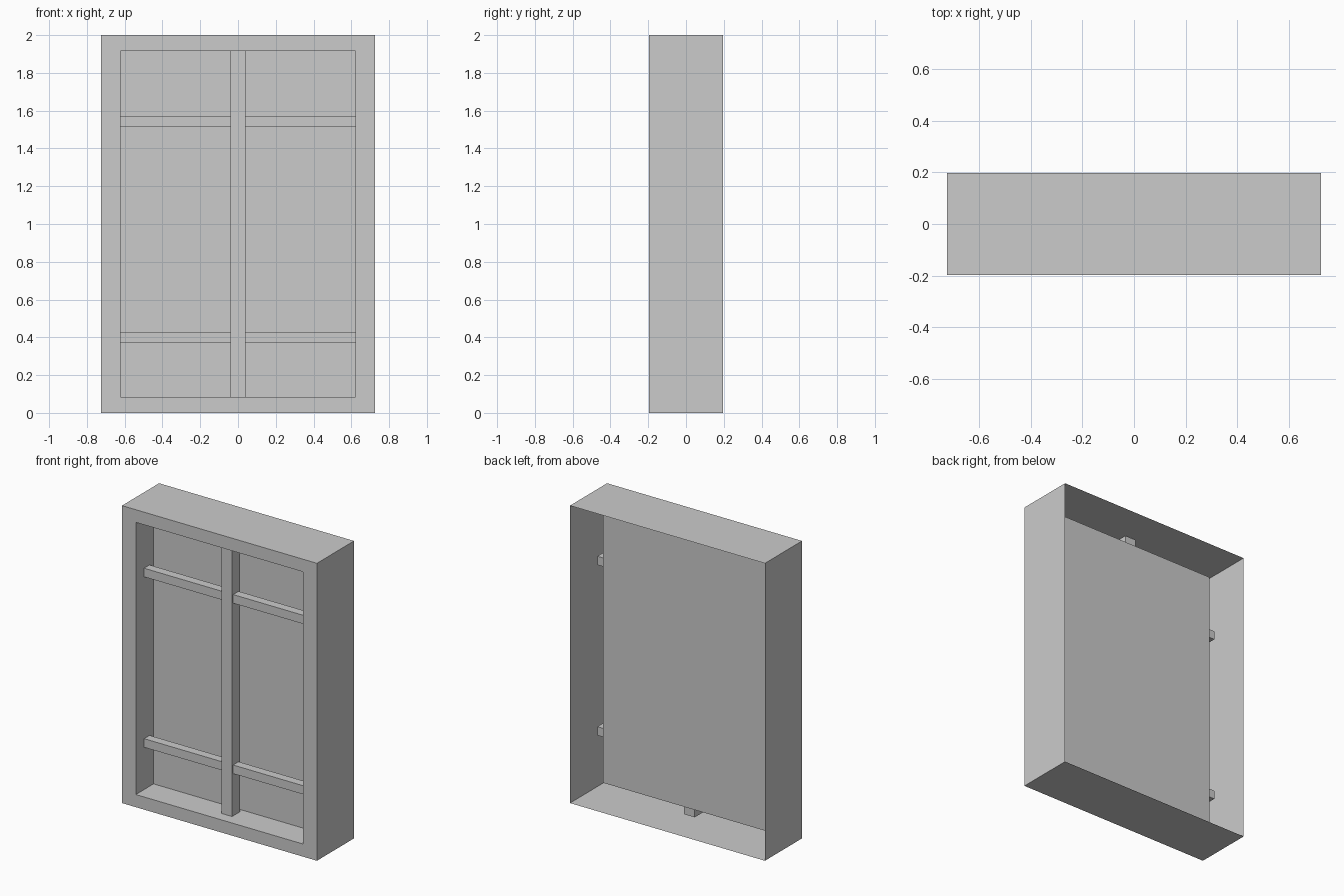
import bpy
import bmesh
from mathutils import Vector

cube = bpy.data.objects.get("Cube")
if cube:
    bpy.data.objects.remove(cube, do_unlink=True)

WIDTH, DEPTH, HEIGHT = 1.45, 0.394, 2.0
OPEN_W, OPEN_H = 1.244, 1.83      # front opening
RECESS = 0.188                    # depth of the niche

grey = bpy.data.materials.new("plain_grey")
grey.use_nodes = True
grey.diffuse_color = (0.6, 0.6, 0.6, 1)
grey.node_tree.nodes["Principled BSDF"].inputs["Base Color"].default_value = grey.diffuse_color


def box_mesh(size, centre):
    bm = bmesh.new()
    bmesh.ops.create_cube(bm, size=1)
    bmesh.ops.scale(bm, vec=size, verts=bm.verts)
    bmesh.ops.translate(bm, vec=centre, verts=bm.verts)
    return bm


def finish(bm, name):
    mesh = bpy.data.meshes.new(name)
    bm.to_mesh(mesh)
    bm.free()
    mesh.materials.append(grey)
    obj = bpy.data.objects.new(name, mesh)
    bpy.context.collection.objects.link(obj)
    return obj


def extrude(bm, face):
    """Extrude one face in place, drop the old one, return the new face."""
    result = bmesh.ops.extrude_discrete_faces(bm, faces=[face])
    return result["faces"][0]


# Casing: thin shell open at the back, with a niche pushed in from the front
bm = box_mesh((WIDTH, DEPTH, HEIGHT), (0, 0, HEIGHT / 2))
back = max(bm.faces, key=lambda f: f.calc_center_median().y)
bmesh.ops.delete(bm, geom=[back], context='FACES_ONLY')
front = min(bm.faces, key=lambda f: f.calc_center_median().y)
opening = extrude(bm, front)
for v in opening.verts:
    v.co.x *= OPEN_W / WIDTH
    v.co.z = HEIGHT / 2 + (v.co.z - HEIGHT / 2) * OPEN_H / HEIGHT
panel = extrude(bm, opening)
bmesh.ops.translate(bm, vec=Vector((0, RECESS, 0)), verts=panel.verts)
finish(bm, "window_casing")

# Upright post, running through the niche floor and ceiling
finish(box_mesh((0.08, 0.085, 1.96), (0, -0.078, HEIGHT / 2)), "centre_post")

# Crossbars, running through the niche sides
for name, z in (("lower_crossbar", 0.398), ("upper_crossbar", 1.544)):
    finish(box_mesh((1.39, 0.058, 0.058), (0, -0.08, z)), name)
